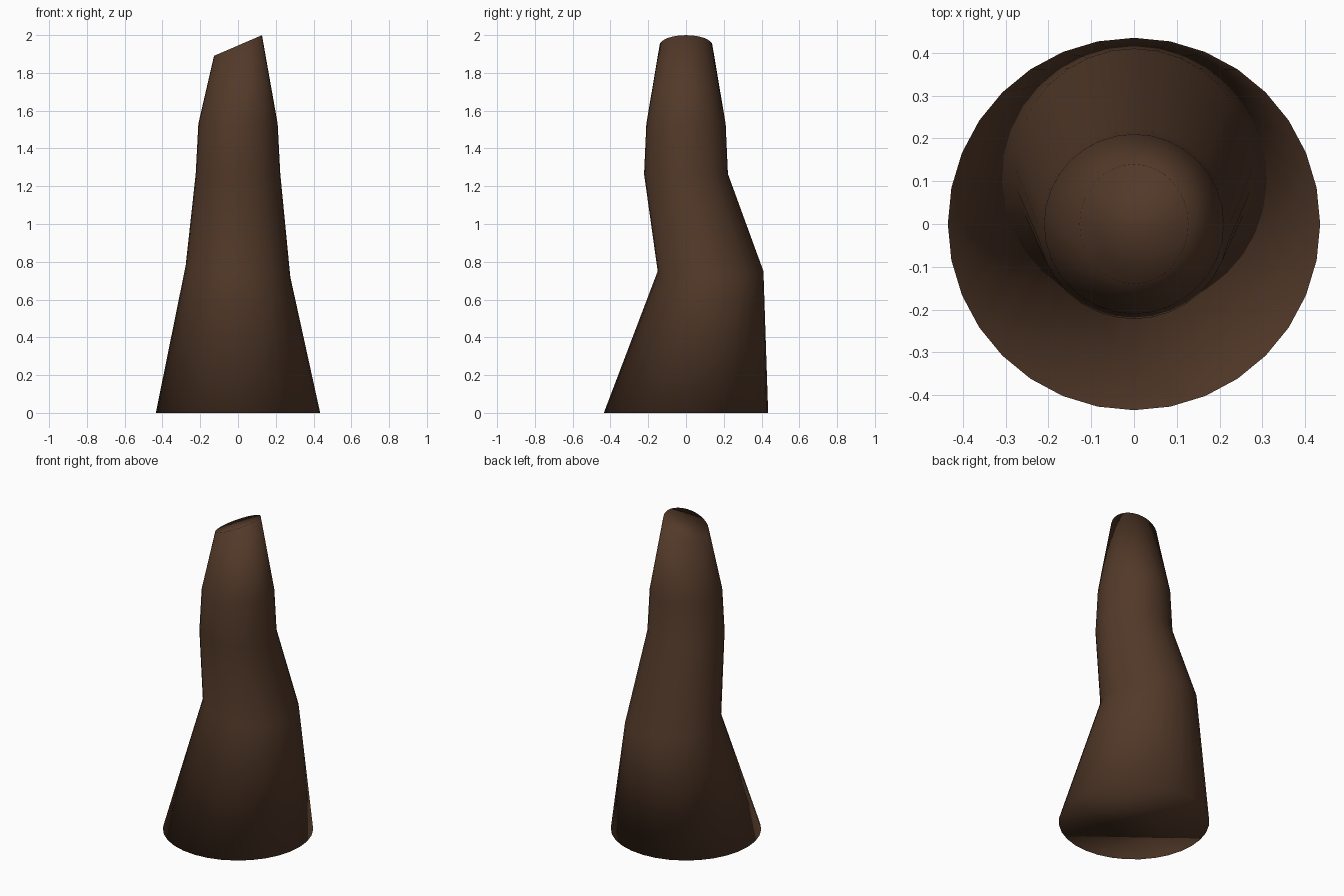
import bpy, bmesh, math

if "Cube" in bpy.data.objects:
    bpy.data.objects.remove(bpy.data.objects["Cube"])

SIDES = 32

# Rings from base to tip: centre y, x radius, y radius, height, height slope along x
RINGS = [
    (0.0, 0.435, 0.435, 0.0, 0.0),
    (0.13, 0.277, 0.28, 0.75, -0.11),
    (0.0, 0.224, 0.222, 1.265, 0.0),
    (0.0, 0.21, 0.21, 1.53, 0.0),
    (0.0, 0.127, 0.14, 1.945, 0.43),
]

brown = bpy.data.materials.new("dark brown")
brown.diffuse_color = (0.085, 0.041, 0.022, 1)
brown.use_nodes = True
brown.node_tree.nodes["Principled BSDF"].inputs["Base Color"].default_value = brown.diffuse_color

# Bent tapering horn lofted through the rings
bm = bmesh.new()
loops = []
for cy, rx, ry, z, slope in RINGS:
    loop = []
    for i in range(SIDES):
        a = 2 * math.pi * i / SIDES
        x = rx * math.cos(a)
        loop.append(bm.verts.new((x, cy + ry * math.sin(a), z + slope * x)))
    loops.append(loop)
for lower, upper in zip(loops, loops[1:]):
    for i in range(SIDES):
        j = (i + 1) % SIDES
        bm.faces.new((lower[i], lower[j], upper[j], upper[i]))

# Flat base and slanted tip caps
bm.faces.new(loops[0][::-1])
bm.faces.new(loops[-1])

# Smooth shading runs over the whole surface
for f in bm.faces:
    f.smooth = True
mesh = bpy.data.meshes.new("bent_horn")
bm.to_mesh(mesh)
bm.free()
mesh.materials.append(brown)
horn = bpy.data.objects.new("bent_horn", mesh)
bpy.context.collection.objects.link(horn)
